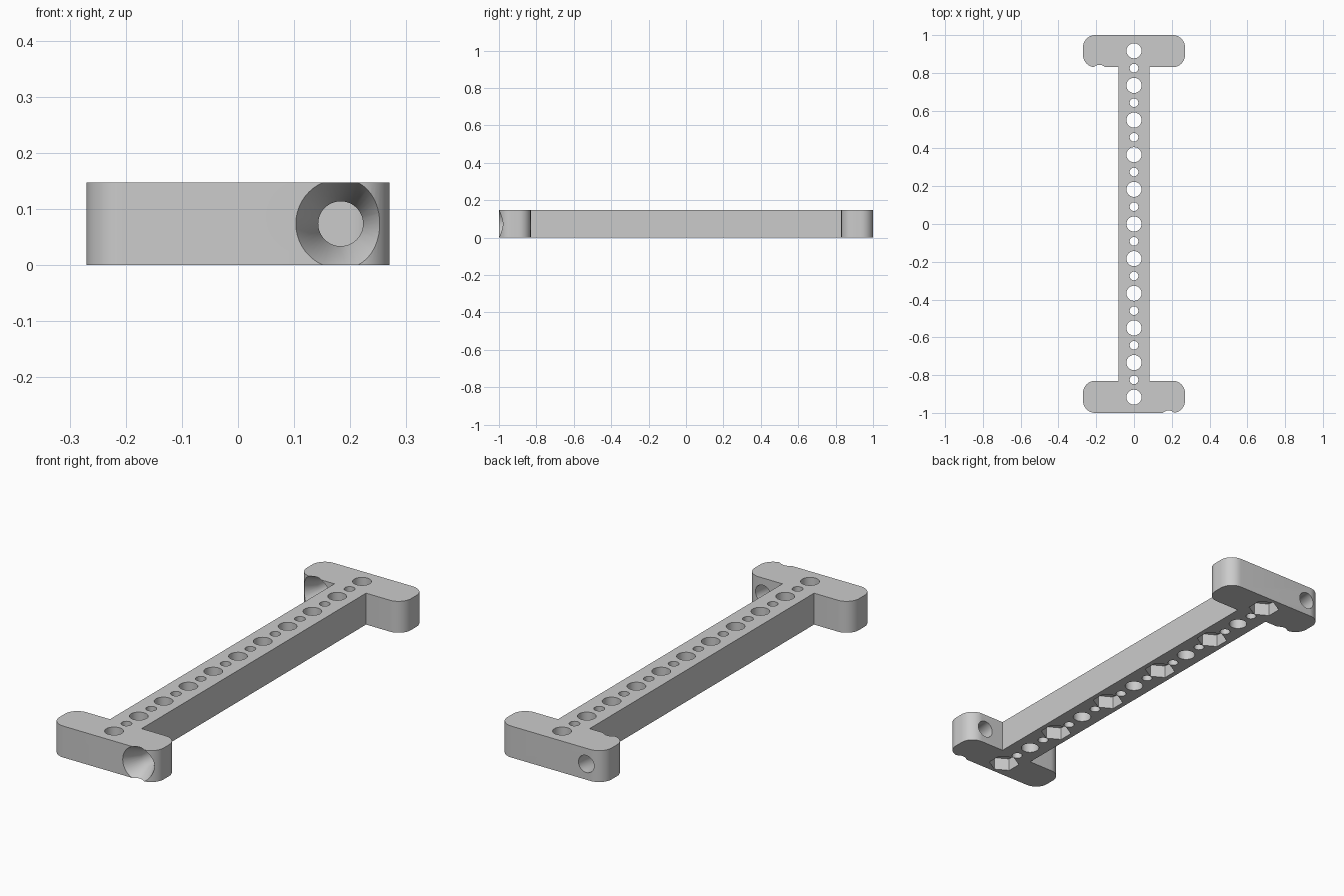
import bpy, bmesh
from math import sin, cos, pi, radians

old = bpy.data.objects.get("Cube")
if old:
    bpy.data.objects.remove(old, do_unlink=True)

HEIGHT = 0.147
HALF_W, BAR_W, INNER_Y = 0.27, 0.082, 0.83
CORNER = 0.065
PITCH = 0.0917
SIDE_X = 0.183
HOLE_R, SMALL_R = 0.04, 0.023
MID = HEIGHT / 2

grey = bpy.data.materials.new("plain grey")
grey.use_nodes = True
colour = (0.6, 0.6, 0.6, 1)
grey.diffuse_color = colour
grey.node_tree.nodes["Principled BSDF"].inputs["Base Color"].default_value = colour


def arc(cx, cy, start):
    """Quarter circle for a rounded block corner."""
    steps = 12
    angles = [start + pi / 2 * i / steps for i in range(steps + 1)]
    return [(cx + CORNER * cos(a), cy + CORNER * sin(a)) for a in angles]


# I-shaped body: one quarter of the outline, mirrored and turned
quarter = [(BAR_W, INNER_Y)]
quarter += arc(HALF_W - CORNER, INNER_Y + CORNER, -pi / 2)
quarter += arc(HALF_W - CORNER, 1 - CORNER, 0)
half = quarter + [(-x, y) for x, y in reversed(quarter)]
outline = half + [(-x, -y) for x, y in half]

bm = bmesh.new()
base = bm.faces.new([bm.verts.new((x, y, 0)) for x, y in outline])
top = bmesh.ops.extrude_face_region(bm, geom=[base])["geom"]
bmesh.ops.translate(bm, vec=(0, 0, HEIGHT),
                    verts=[v for v in top if isinstance(v, bmesh.types.BMVert)])
bmesh.ops.recalc_face_normals(bm, faces=bm.faces)
mesh = bpy.data.meshes.new("mounting_bracket")
bm.to_mesh(mesh)
bm.free()
body = bpy.data.objects.new("mounting_bracket", mesh)
bpy.context.collection.objects.link(body)
mesh.materials.append(grey)


def cut(location, r1, r2, depth, sides=40, rotation=(0, 0, 0)):
    """Subtract a cylinder, cone or prism from the body."""
    bpy.ops.mesh.primitive_cone_add(vertices=sides, radius1=r1, radius2=r2, depth=depth,
                                    location=location, rotation=rotation)
    cutter = bpy.context.object
    cutter.hide_render = True
    cutter.data.materials.append(grey)
    mod = body.modifiers.new("cut", "BOOLEAN")
    mod.operation, mod.solver, mod.object = "DIFFERENCE", "EXACT", cutter
    bpy.context.view_layer.objects.active = body
    bpy.ops.object.modifier_apply(modifier=mod.name)
    bpy.data.objects.remove(cutter, do_unlink=True)


# Row of alternating large and small holes along the bar
for i in range(-10, 11):
    r = HOLE_R if i % 2 == 0 else SMALL_R
    cut((0, i * PITCH, MID), r, r, HEIGHT * 2)

# Hexagonal nut pockets under every other large hole
POCKET = 0.06
for i in range(-10, 11, 4):
    cut((0, i * PITCH, 0), 0.068, 0.068, POCKET * 2, sides=6)

# Countersunk screw holes through the end blocks, both opening to the front
SINK_R, SINK_DEPTH, OVER = 0.08, 0.08, 0.01
slope = (SINK_R - HOLE_R) / SINK_DEPTH
along_y = (radians(-90), 0, 0)
for x, face_y in ((SIDE_X, -1), (-SIDE_X, INNER_Y)):
    cut((x, face_y + 0.09, MID), HOLE_R, HOLE_R, 0.3, 48, along_y)
    cut((x, face_y + (SINK_DEPTH - OVER) / 2, MID), SINK_R + OVER * slope, HOLE_R,
        SINK_DEPTH + OVER, 48, along_y)

# Smooth the curved walls, keep the edges sharp
bpy.ops.object.select_all(action="DESELECT")
body.select_set(True)
bpy.context.view_layer.objects.active = body
bpy.ops.object.shade_smooth_by_angle(angle=radians(30))
